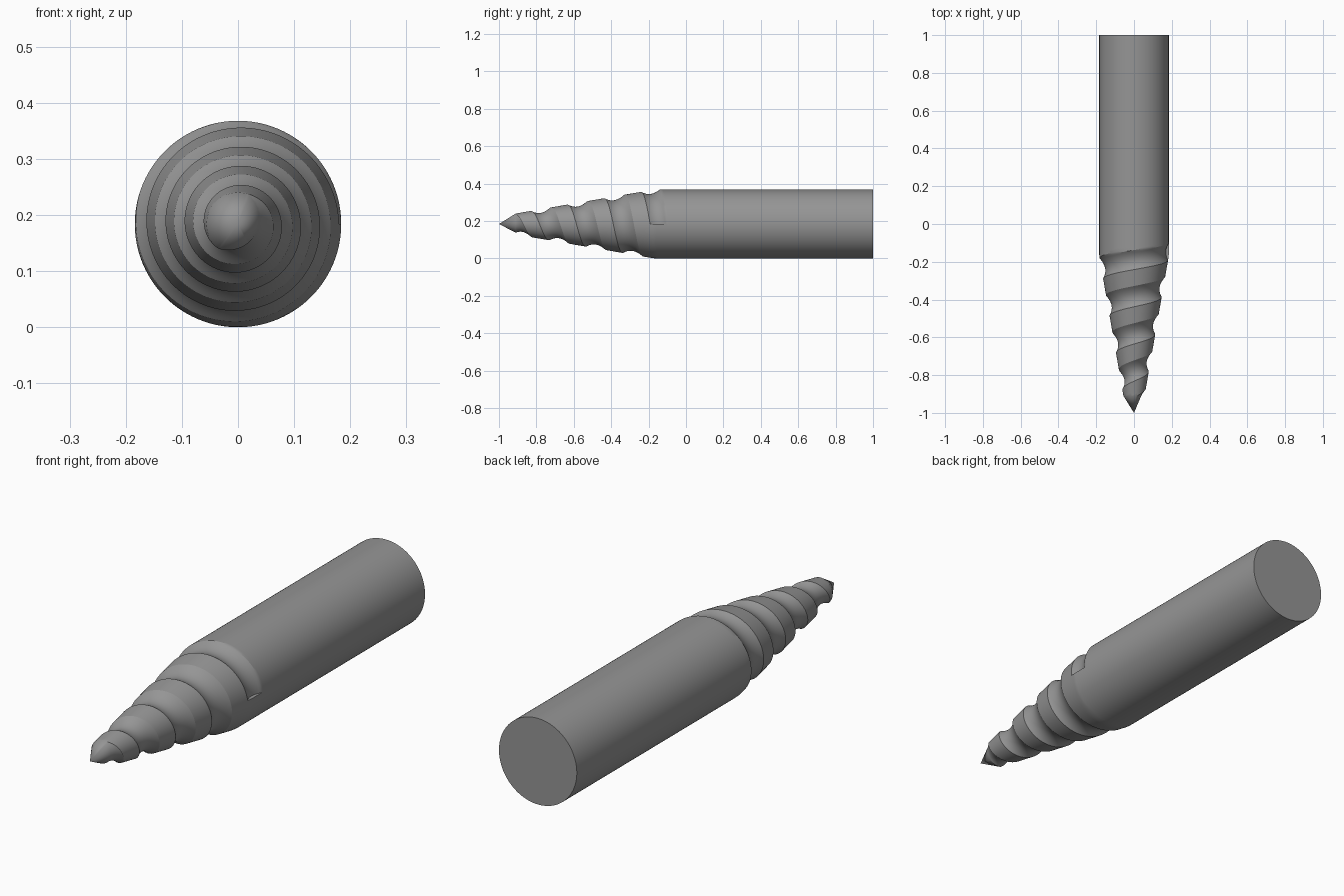
import bpy, bmesh, math

if "Cube" in bpy.data.objects:
    bpy.data.objects.remove(bpy.data.objects["Cube"])

R = 0.184                 # shank radius, also height of the axis
PITCH, HALF, DEPTH = 0.197, 0.055, 0.02   # spiral groove
COLS = 96
Y_TIP, Y_NECK, Y_TOP, Y_END = -1.0, -0.91, -0.06, 1.0
TAU = 2 * math.pi


def cone(y):
    return 0.056 + 0.173 * (y + 0.91)


def centre(i):
    return -0.137 - PITCH * i / COLS


def radius(y, i, after):
    """Tapered body radius, cut by the spiral groove from column 0 on."""
    s = y - centre(i)
    n = math.floor((s + HALF) / PITCH + 1e-6)
    s -= n * PITCH
    turn = i - n * COLS
    r = min(R, cone(y))
    if (turn > 0 or (turn == 0 and after)) and abs(s) < HALF:
        r = min(r, cone(y) - DEPTH * (1 - (s / HALF) ** 2))
    return r


bm = bmesh.new()


def vert(y, r, i):
    a = TAU * (i % COLS) / COLS
    return bm.verts.new((r * math.cos(a), y, R + r * math.sin(a)))


# grooved taper: one helical strip, clamped at both ends
offsets = [-HALF + 2 * HALF * k / 16 for k in range(17)]
offsets += [HALF + (PITCH - 2 * HALF) * k / 5 for k in range(1, 6)]


def column(i, after):
    col = []
    for s in offsets:
        y = max(Y_NECK, min(Y_TOP, centre(i) + s))
        col.append(vert(y, radius(y, i, after), i))
    return col


def bridge(a, b):
    for k in range(len(a) - 1):
        bm.faces.new((a[k], b[k], b[k + 1], a[k + 1]))


prev = column(-COLS, False)
for i in range(-COLS + 1, 5 * COLS + 1):
    cur = column(i, False)
    bridge(prev, cur)
    prev = cur
    if i % COLS == 0:     # flat wall where the groove starts
        prev = column(i, True)
        bridge(cur, prev)

# pointed tip
neck = [vert(Y_NECK, radius(Y_NECK, i + 4 * COLS, True), i) for i in range(COLS)]
apex = bm.verts.new((0, Y_TIP, R))
for i in range(COLS):
    bm.faces.new((apex, neck[i], neck[(i + 1) % COLS]))

# straight shank with flat end
low = [vert(Y_TOP, R, i) for i in range(COLS)]
high = [vert(Y_END, R, i) for i in range(COLS)]
for i in range(COLS):
    j = (i + 1) % COLS
    bm.faces.new((low[i], low[j], high[j], high[i]))
bm.faces.new(high)

bmesh.ops.remove_doubles(bm, verts=bm.verts, dist=0.00005)
bmesh.ops.dissolve_degenerate(bm, edges=bm.edges, dist=0.00005)
bmesh.ops.recalc_face_normals(bm, faces=bm.faces)
mesh = bpy.data.meshes.new("grooved_pin")
bm.to_mesh(mesh)
bm.free()

pin = bpy.data.objects.new("grooved_pin", mesh)
bpy.context.collection.objects.link(pin)
grey = bpy.data.materials.new("grey")
grey.diffuse_color = (0.3, 0.3, 0.3, 1)
grey.use_nodes = True
grey.node_tree.nodes["Principled BSDF"].inputs["Base Color"].default_value = grey.diffuse_color
mesh.materials.append(grey)
bpy.context.view_layer.objects.active = pin
pin.select_set(True)
bpy.ops.object.shade_smooth_by_angle(angle=math.radians(25))
